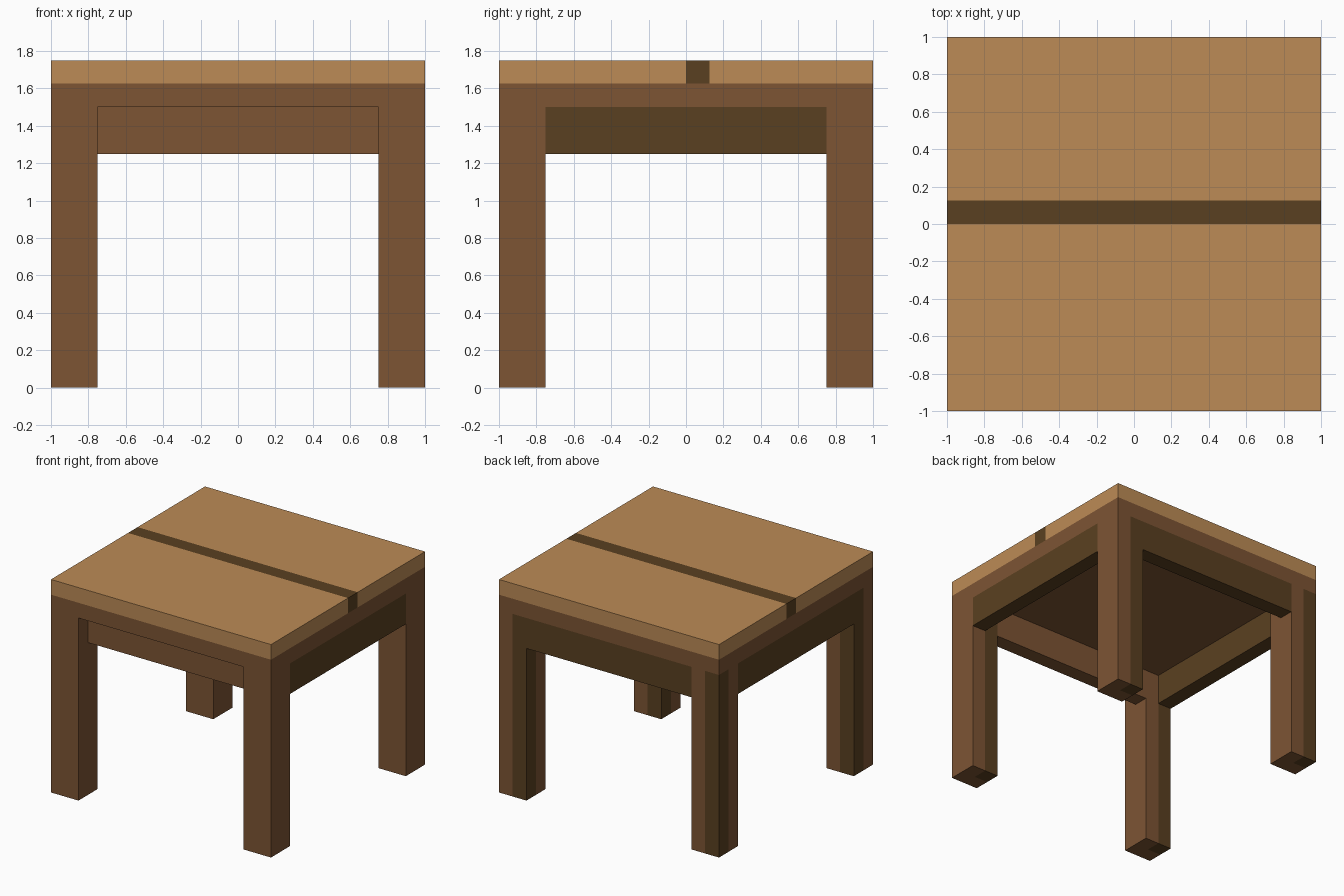
import bpy
import bmesh
from mathutils import Vector

cube = bpy.data.objects.get("Cube")
if cube:
    bpy.data.objects.remove(cube, do_unlink=True)


def make_material(name, colour):
    mat = bpy.data.materials.new(name)
    mat.use_nodes = True
    mat.diffuse_color = (*colour, 1)
    mat.node_tree.nodes["Principled BSDF"].inputs["Base Color"].default_value = (*colour, 1)
    return mat


LIGHT, BROWN, DARK = range(3)
MATERIALS = [
    make_material("light_wood", (0.503, 0.258, 0.093)),
    make_material("brown_wood", (0.205, 0.089, 0.034)),
    make_material("dark_wood", (0.102, 0.051, 0.015)),
]


def box(name, low, high, rule, cuts=()):
    """Box between two corners, cut at (axis, position), coloured by rule(centre, normal)."""
    low, high = Vector(low), Vector(high)
    bm = bmesh.new()
    bmesh.ops.create_cube(bm, size=1)
    for v in bm.verts:
        v.co = (low + high) / 2 + v.co * (high - low)
    for axis, position in cuts:
        normal, point = Vector(), Vector()
        normal[axis], point[axis] = 1, position
        bmesh.ops.bisect_plane(bm, geom=bm.verts[:] + bm.edges[:] + bm.faces[:],
                               plane_co=point, plane_no=normal)
    bm.normal_update()
    for f in bm.faces:
        f.material_index = rule(f.calc_center_median(), f.normal)
    mesh = bpy.data.meshes.new(name)
    for mat in MATERIALS:
        mesh.materials.append(mat)
    bm.to_mesh(mesh)
    bm.free()
    obj = bpy.data.objects.new(name, mesh)
    bpy.context.collection.objects.link(obj)
    return obj


HALF, LEG, RAIL = 1.0, 0.25, 0.125
INNER = HALF - LEG
RAIL_Z, SLAB_Z, TOP_Z = 1.25, 1.5, 1.75
BAND_Z = (SLAB_Z + TOP_Z) / 2


# Table top: light upper band, brown lower band, dark stripe across
def slab_colour(c, n):
    if c.z < BAND_Z:
        return BROWN
    if 0 < c.y < RAIL and abs(n.y) < 0.5:
        return DARK
    return LIGHT


box("table_top", (-HALF, -HALF, SLAB_Z), (HALF, HALF, TOP_Z), slab_colour,
    [(2, BAND_Z), (1, 0), (1, RAIL)])


# Legs: brown, with one dark corner strip
def add_leg(name, x, y):
    def colour(c, n):
        in_strip = c.x < x and c.y > y
        faces_strip = n.x < -0.5 or n.y > 0.5 or n.z < -0.5
        return DARK if in_strip and faces_strip else BROWN

    r = LEG / 2
    box(name, (x - r, y - r, 0), (x + r, y + r, SLAB_Z), colour, [(0, x), (1, y)])


offset = HALF - LEG / 2
for side, sx in (("left", 1), ("right", -1)):
    for end, sy in (("front", -1), ("back", 1)):
        add_leg(f"{end}_{side}_leg", sx * offset, sy * offset)

# Rails: dark and flush on three sides, brown and set back at the front
def dark(c, n):
    return DARK


def brown(c, n):
    return BROWN


box("left_rail", (HALF - RAIL, -INNER, RAIL_Z), (HALF, INNER, SLAB_Z), dark)
box("right_rail", (-HALF, -INNER, RAIL_Z), (RAIL - HALF, INNER, SLAB_Z), dark)
box("back_rail", (-INNER, HALF - RAIL, RAIL_Z), (INNER, HALF, SLAB_Z), dark)
box("front_rail", (-INNER, RAIL - HALF, RAIL_Z), (INNER, -INNER, SLAB_Z), brown)
